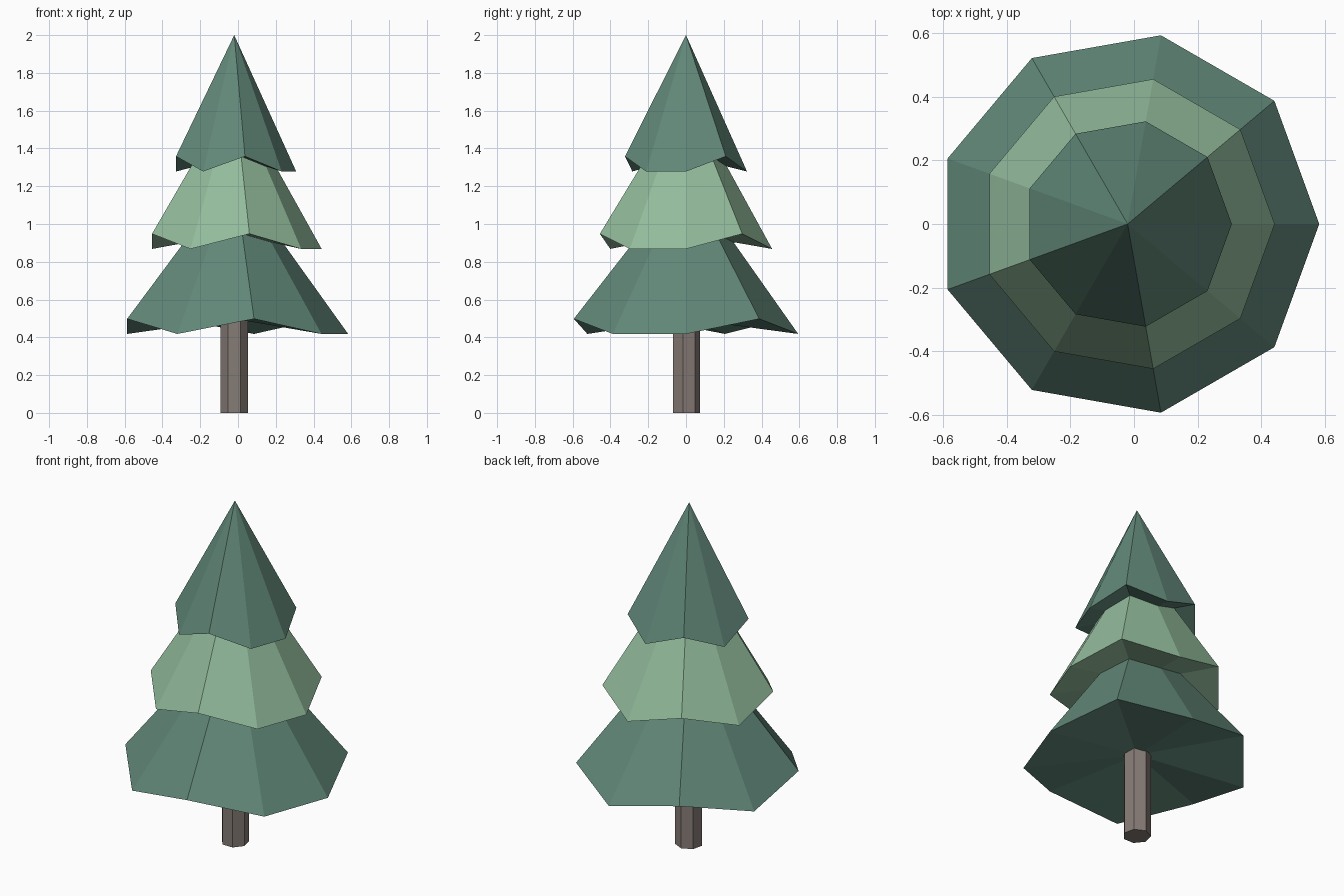
import bpy, bmesh, math

if "Cube" in bpy.data.objects:
    bpy.data.objects.remove(bpy.data.objects["Cube"])

CX = -0.02  # trunk and tier axis


def material(name, rgb):
    m = bpy.data.materials.new(name)
    m.diffuse_color = (*rgb, 1)
    m.use_nodes = True
    m.node_tree.nodes["Principled BSDF"].inputs["Base Color"].default_value = m.diffuse_color
    return m


def make(name, bm, mat):
    bmesh.ops.recalc_face_normals(bm, faces=bm.faces)
    me = bpy.data.meshes.new(name)
    bm.to_mesh(me)
    bm.free()
    me.materials.append(mat)
    ob = bpy.data.objects.new(name, me)
    ob.location.x = CX
    bpy.context.collection.objects.link(ob)


def ring(bm, n, r, z, lift=0.0, turn=0.0):
    # every other point is lifted for the jagged rim
    return [bm.verts.new((r * math.cos(math.tau * i / n + turn),
                          r * math.sin(math.tau * i / n + turn),
                          z + lift * (i % 2))) for i in range(n)]


dark = material("dark_needles", (0.12, 0.245, 0.19))
light = material("light_needles", (0.29, 0.50, 0.33))
bark = material("bark", (0.24, 0.20, 0.18))

# Trunk: seven-sided post with a flat side to the front
bm = bmesh.new()
low = ring(bm, 7, 0.075, 0, turn=math.pi / 2)
high = ring(bm, 7, 0.075, 0.55, turn=math.pi / 2)
bm.faces.new(low)
bm.faces.new(high)
for i in range(7):
    j = (i + 1) % 7
    bm.faces.new((low[i], low[j], high[j], high[i]))
make("trunk", bm, bark)

# Foliage tiers: nine-sided cones with zigzag rims and slightly hollow undersides
for name, r, z, tip, mat in (("lower_foliage", 0.603, 0.418, 1.26, dark),
                             ("middle_foliage", 0.463, 0.868, 1.70, light),
                             ("upper_foliage", 0.328, 1.278, 2.0, dark)):
    bm = bmesh.new()
    rim = ring(bm, 9, r, z, 0.08)
    apex = bm.verts.new((0, 0, tip))
    under = bm.verts.new((0, 0, z + 0.08))
    for i in range(9):
        a, b = rim[i], rim[(i + 1) % 9]
        bm.faces.new((a, b, apex))
        bm.faces.new((b, a, under))
    make(name, bm, mat)
